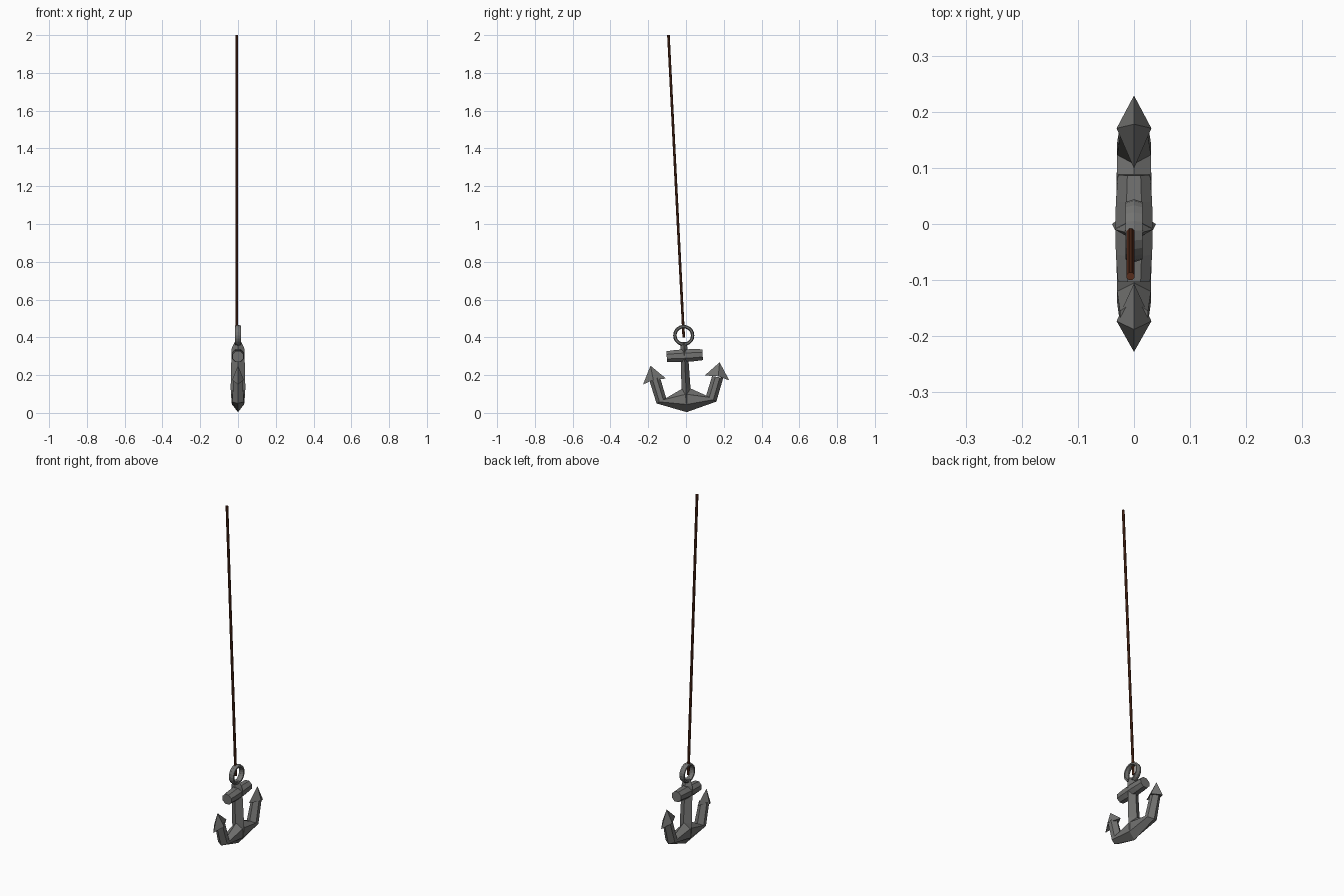
import bpy, bmesh, math
from mathutils import Vector, Matrix

if "Cube" in bpy.data.objects:
    bpy.data.objects.remove(bpy.data.objects["Cube"])


def material(name, rgb):
    m = bpy.data.materials.new(name)
    m.diffuse_color = (*rgb, 1)
    m.use_nodes = True
    m.node_tree.nodes["Principled BSDF"].inputs["Base Color"].default_value = m.diffuse_color
    return m


IRON = material("iron grey", (0.17, 0.17, 0.165))
ROPE = material("rope brown", (0.10, 0.028, 0.012))


def finish(name, bm, mat):
    bmesh.ops.recalc_face_normals(bm, faces=bm.faces)
    me = bpy.data.meshes.new(name)
    bm.to_mesh(me)
    bm.free()
    me.materials.append(mat)
    ob = bpy.data.objects.new(name, me)
    bpy.context.collection.objects.link(ob)
    return ob


def loft(name, rings, mat, closed=False):
    """Skin a list of equal-length point rings."""
    bm = bmesh.new()
    vs = [[bm.verts.new(p) for p in r] for r in rings]
    n = len(vs[0])
    pairs = list(zip(vs, vs[1:])) + ([(vs[-1], vs[0])] if closed else [])
    for a, b in pairs:
        for i in range(n):
            j = (i + 1) % n
            bm.faces.new((a[i], a[j], b[j], b[i]))
    if not closed:
        bm.faces.new(vs[0])
        bm.faces.new(vs[-1])
    return finish(name, bm, mat)


def tube(name, start, end, radii, sides, mat):
    """Straight tube with evenly spaced radii."""
    a, b = Vector(start), Vector(end)
    rot = (b - a).to_track_quat('Z', 'X')
    rings = []
    for k, r in enumerate(radii):
        c = a.lerp(b, k / (len(radii) - 1))
        rings.append([c + rot @ Vector((r * math.cos(t), r * math.sin(t), 0))
                      for t in ((i + 0.5) * math.tau / sides for i in range(sides))])
    return loft(name, rings, mat)


# rope, leaning slightly
tube("rope", (-0.006, -0.012, 0.40), (-0.006, -0.093, 2.0), [0.0075, 0.0075], 8, ROPE)

# ring at the top of the shank
rings = []
for i in range(20):
    a = i * math.tau / 20
    r = []
    for j in range(6):
        b = (j + 0.5) * math.tau / 6
        rad = 0.047 + 0.009 * math.sin(b)
        r.append((0.017 * math.cos(b), -0.012 + rad * math.cos(a), 0.41 + rad * math.sin(a)))
    rings.append(r)
loft("ring", rings, IRON, closed=True)

# shank: kite section with a ridge on each side (y, z, half x, half y)
sections = [(0.004, 0.012, 0.006, 0.012), (0.003, 0.05, 0.034, 0.028), (0.0, 0.13, 0.039, 0.024),
            (-0.010, 0.34, 0.034, 0.019), (-0.014, 0.375, 0.018, 0.015)]
loft("shank", [[(hx, y, z), (0, y + hy, z), (-hx, y, z), (0, y - hy, z)]
               for y, z, hx, hy in sections], IRON)

# barrel-shaped stock
tube("stock", (0, -0.102, 0.298), (0, 0.088, 0.308), [0.031, 0.035, 0.036, 0.035, 0.031], 8, IRON)

# arms: outer (y, z), inner (y, z), half width
arm = [((-0.195, 0.175), (-0.138, 0.190), 0.025), ((-0.156, 0.050), (-0.105, 0.078), 0.030),
       ((0.004, 0.004), (0.0, 0.140), 0.032),
       ((0.161, 0.060), (0.107, 0.092), 0.030), ((0.197, 0.185), (0.138, 0.195), 0.025)]
rings = []
for (oy, oz), (iy, iz), w in arm:
    o, n = Vector((0, oy, oz)), Vector((0, iy, iz))
    rings.append([o.lerp(n, t) + Vector((s * w, 0, 0))
                  for t, s in ((0, 0), (0.3, 1), (0.7, 1), (1, 0), (0.7, -1), (0.3, -1))])
loft("arms", rings, IRON)

# flukes: four-sided points with a barb on each side
for name, tip, outer, inner in (
        ("left_fluke", (-0.188, 0.250), (-0.228, 0.150), (-0.106, 0.182)),
        ("right_fluke", (0.178, 0.268), (0.229, 0.172), (0.099, 0.198))):
    bm = bmesh.new()
    o, n = Vector((0, *outer)), Vector((0, *inner))
    mid = o.lerp(n, 0.45) + Vector((0, 0, 0.010))
    base = [bm.verts.new(p) for p in (o, mid + Vector((0.031, 0, 0)), n, mid - Vector((0.031, 0, 0)))]
    top, bottom = bm.verts.new((0, *tip)), bm.verts.new(mid + Vector((0, 0, 0.004)))
    for i in range(4):
        a, b = base[i], base[(i + 1) % 4]
        bm.faces.new((a, b, top))
        bm.faces.new((b, a, bottom))
    finish(name, bm, IRON)
